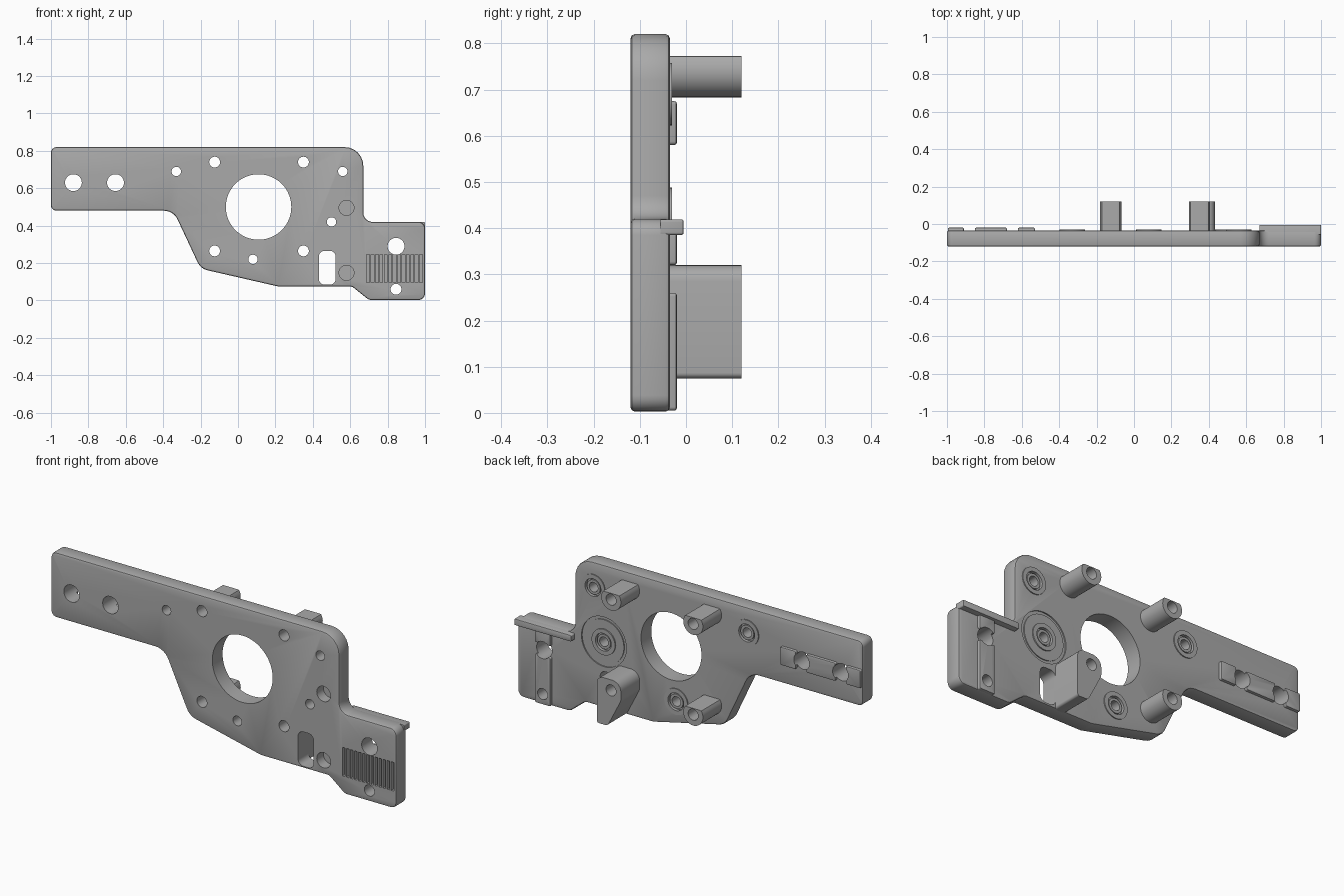
import bpy, bmesh, math
from mathutils import Vector

if "Cube" in bpy.data.objects:
    bpy.data.objects.remove(bpy.data.objects["Cube"], do_unlink=True)

GREY = (0.4, 0.4, 0.4, 1.0)
mat = bpy.data.materials.new("machined grey")
mat.use_nodes = True
mat.diffuse_color = GREY
mat.node_tree.nodes["Principled BSDF"].inputs["Base Color"].default_value = GREY

FRONT, BACK, TIP = -0.12, -0.035, 0.12


def rounded(corners, steps=6):
    """Outline in x, z whose corners (x, z, radius) are filleted."""
    out = []
    for i, (x, z, r) in enumerate(corners):
        p = Vector((x, z))
        a = (Vector(corners[i - 1][:2]) - p).normalized()
        b = (Vector(corners[(i + 1) % len(corners)][:2]) - p).normalized()
        if r == 0:
            out.append(p)
            continue
        half = a.angle(b) / 2
        centre = p + (a + b).normalized() * r / math.sin(half)
        s = p + a * r / math.tan(half) - centre
        e = p + b * r / math.tan(half) - centre
        turn = math.atan2(s.x * e.y - s.y * e.x, s.dot(e))
        for k in range(steps + 1):
            t = turn * k / steps
            c, n = math.cos(t), math.sin(t)
            out.append(centre + Vector((s.x * c - s.y * n, s.x * n + s.y * c)))
    return out


def circle(x, z, r, n=32):
    return [Vector((x + r * math.cos(2 * math.pi * k / n),
                    z + r * math.sin(2 * math.pi * k / n))) for k in range(n)]


def box(x0, x1, z0, z1, r=0.0):
    return rounded([(x0, z0, r), (x1, z0, r), (x1, z1, r), (x0, z1, r)])


def prism(name, outlines, y0, y1, bevel=0.0, segments=2, ends=None):
    """Extrude outlines along y; ends picks which caps are bevelled."""
    bm = bmesh.new()
    for pts in outlines:
        f = [bm.verts.new((p.x, y0, p.y)) for p in pts]
        b = [bm.verts.new((p.x, y1, p.y)) for p in pts]
        bm.faces.new(f)
        bm.faces.new(b)
        for i in range(len(pts)):
            bm.faces.new((f[i - 1], f[i], b[i], b[i - 1]))
    bmesh.ops.recalc_face_normals(bm, faces=bm.faces)
    if bevel:
        ys = ends or (y0, y1)
        edges = [e for e in bm.edges
                 if any(all(abs(v.co.y - y) < 1e-5 for v in e.verts) for y in ys)]
        bmesh.ops.bevel(bm, geom=edges, offset=bevel, segments=segments,
                        profile=0.5, affect='EDGES')
    me = bpy.data.meshes.new(name)
    bm.to_mesh(me)
    bm.free()
    me.materials.append(mat)
    ob = bpy.data.objects.new(name, me)
    bpy.context.collection.objects.link(ob)
    return ob


parts, cutters = [], []


def part(*args, **kw):
    parts.append(prism(*args, **kw))
    return parts[-1]


def cut(outlines, y0, y1, targets):
    tool = prism("cutter", outlines, y0, y1)
    tool.hide_render = True
    cutters.append(tool)
    for ob in targets:
        m = ob.modifiers.new("cut", 'BOOLEAN')
        m.operation, m.solver, m.object = 'DIFFERENCE', 'EXACT', tool


# Main plate
plate = part("plate", [rounded([
    (-1, 0.48, 0.03), (-0.345, 0.48, 0.08), (-0.2, 0.17, 0.08),
    (0.215, 0.075, 0.04), (0.61, 0.075, 0.04), (0.7, 0.003, 0.04),
    (1, 0.003, 0.035), (1, 0.42, 0.035), (0.67, 0.42, 0.05),
    (0.67, 0.82, 0.1), (-1, 0.82, 0.03)])], FRONT, BACK, bevel=0.009)

# Standoff posts with a flat on top, and the wide one beside the slot
mounts = [(-0.125, 0.74), (0.35, 0.74), (-0.125, 0.265)]
posts = []
for i, (x, z) in enumerate(mounts):
    flat = [Vector((p.x, min(p.y, z + 0.033))) for p in circle(x, z, 0.057)]
    posts.append(part(f"post_{i + 1}", [flat], BACK - 0.01, TIP))
posts.append(part("slot_post", [rounded([
    (0.293, 0.32, 0.05), (0.293, 0.225, 0.05), (0.37, 0.075, 0.025),
    (0.432, 0.075, 0.012), (0.432, 0.32, 0.035)])], BACK - 0.01, TIP))

# Raised pads behind the arm and the end block
pads = [part(f"arm_pad_{i + 1}", [box(x0, x1, 0.58, 0.675, 0.008)],
             BACK - 0.01, -0.02, bevel=0.005, ends=(-0.02,))
        for i, (x0, x1) in enumerate([(-0.995, -0.91), (-0.85, -0.68), (-0.62, -0.53)])]
pads += [part(f"end_pad_{i + 1}", [box(0.8, 0.89, z0, z1, 0.008)],
              BACK - 0.01, -0.02, bevel=0.005, ends=(-0.02,))
         for i, (z0, z1) in enumerate([(0.005, 0.26), (0.32, 0.39)])]
part("end_rail", [box(0.67, 1, 0.385, 0.419, 0.006)], BACK - 0.02, -0.005,
     bevel=0.005, ends=(-0.005,))

# Central opening and slot
cut([circle(0.11, 0.5, 0.175, 64)], -0.2, 0.0, [plate])
cut([box(0.432, 0.522, 0.085, 0.265, 0.03)], -0.2, 0.2, [plate])

# Mounting holes through plate and posts
for (x, z), post in zip(mounts + [(0.35, 0.265)], posts):
    cut([circle(x, z, 0.029, 24)], -0.2, 0.2, [plate, post])

# Large holes in the arm and end block
cut([circle(-0.88, 0.63, 0.045), circle(-0.655, 0.63, 0.045)], -0.2, 0.1,
    [plate] + pads[:3])
cut([circle(0.845, 0.29, 0.045), circle(0.845, 0.06, 0.029)], -0.2, 0.1,
    [plate] + pads[3:])

# Blind front recesses and the row of grooves
cut([circle(0.58, 0.495, 0.04), circle(0.58, 0.148, 0.04)], -0.2, -0.065, [plate])
cut([box(0.688 + k * 0.0236, 0.703 + k * 0.0236, 0.095, 0.245) for k in range(13)],
    -0.2, -0.1, [plate])

# Shallow circular groove around the pivot hole
cut([circle(0.5, 0.42, 0.13, 48)], BACK - 0.006, 0.0, [plate])
pivot = part("pivot_disc", [circle(0.5, 0.42, 0.115, 48)], BACK - 0.015, BACK - 0.001)

# Small holes, each with a raised ring behind and a recessed inner ring
for i, (x, z) in enumerate([(-0.33, 0.69), (0.56, 0.69), (0.08, 0.22), (0.5, 0.42)]):
    base = [plate, pivot] if i == 3 else [plate]
    ring = part(f"boss_ring_{i + 1}", [circle(x, z, 0.068)], BACK - 0.01, BACK + 0.005)
    cut([circle(x, z, 0.046)], BACK - 0.012, 0.0, base + [ring])
    inner = part(f"inner_ring_{i + 1}", [circle(x, z, 0.038)], BACK - 0.02, BACK)
    cut([circle(x, z, 0.025, 24)], -0.2, 0.1, base + [inner])

# Bake the cuts, remove the cutters, smooth the curved walls
bpy.context.view_layer.update()
deps = bpy.context.evaluated_depsgraph_get()
baked = [bpy.data.meshes.new_from_object(ob.evaluated_get(deps)) for ob in parts]
for ob, me in zip(parts, baked):
    ob.modifiers.clear()
    ob.data = me
    me.materials.clear()
    me.materials.append(mat)
    me.polygons.foreach_set("material_index", [0] * len(me.polygons))
for tool in cutters:
    bpy.data.objects.remove(tool, do_unlink=True)
bpy.ops.object.select_all(action='DESELECT')
for ob in parts:
    ob.select_set(True)
bpy.context.view_layer.objects.active = plate
bpy.ops.object.shade_smooth_by_angle(angle=math.radians(30))
